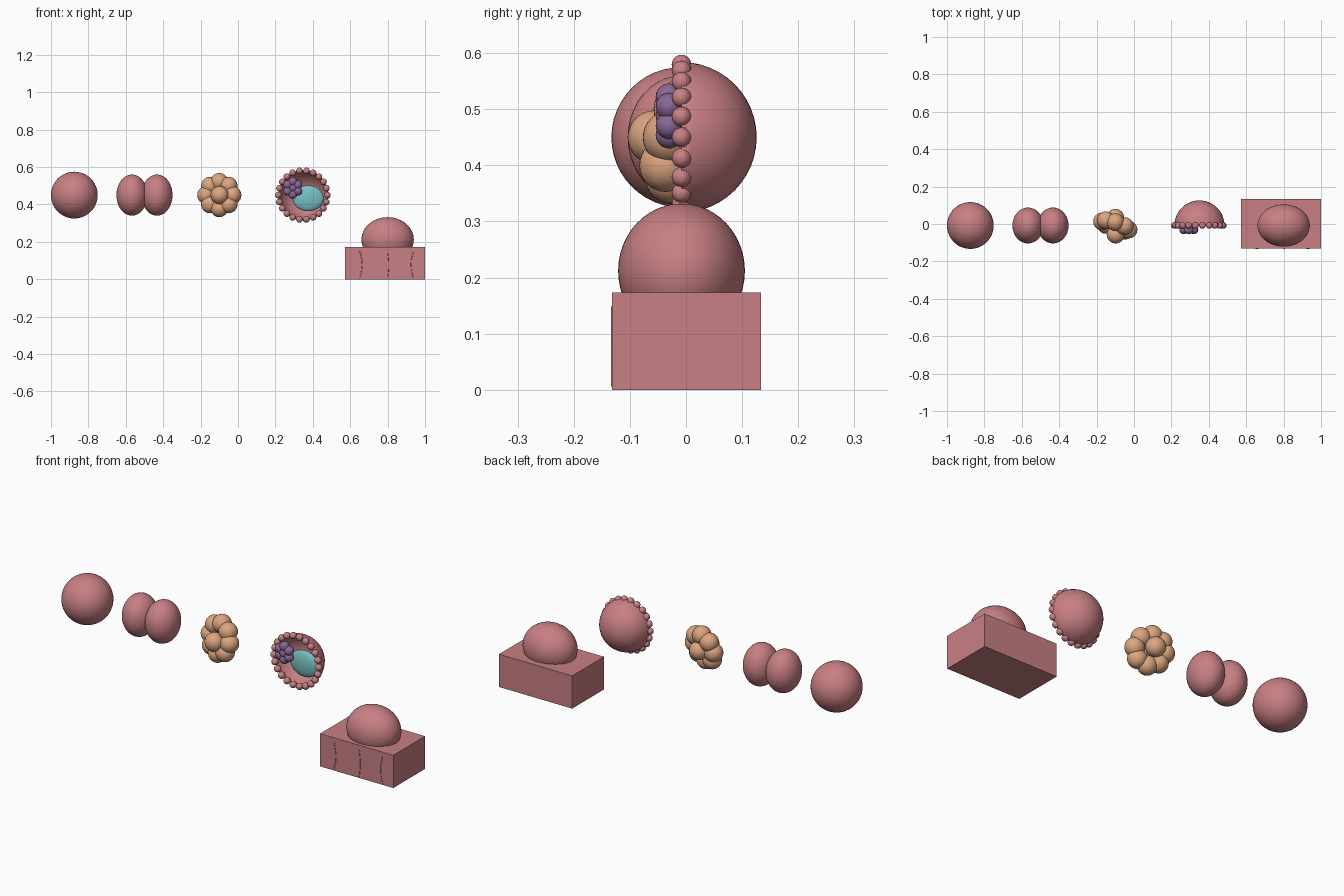
import bpy, bmesh
from math import sin, cos, tau
from mathutils import Vector

cube = bpy.data.objects.get("Cube")
if cube:
    bpy.data.objects.remove(cube, do_unlink=True)


def material(name, rgb):
    m = bpy.data.materials.new(name)
    m.use_nodes = True
    m.diffuse_color = (*rgb, 1)
    m.node_tree.nodes["Principled BSDF"].inputs["Base Color"].default_value = (*rgb, 1)
    return m


pink = material("rose pink", (0.58, 0.215, 0.23))
tan = material("peach tan", (0.72, 0.38, 0.22))
purple = material("muted purple", (0.25, 0.14, 0.31))
teal = material("soft teal", (0.19, 0.53, 0.56))

MID = -0.008   # depth shared by the row of stages
HIGH = 0.45    # height of the floating stages


def ball(name, center, radii, mat, segments=32):
    bpy.ops.mesh.primitive_uv_sphere_add(segments=segments, ring_count=segments // 2,
                                         radius=1, location=center)
    ob = bpy.context.object
    ob.name = name
    ob.scale = radii if isinstance(radii, tuple) else (radii,) * 3
    ob.data.materials.append(mat)
    bpy.ops.object.shade_smooth()
    return ob


# Single cell
ball("single_cell", (-0.875, MID, HIGH), 0.125, pink, 48)

# Two joined cells
for side, sign in (("right", -1), ("left", 1)):
    ball(f"paired_cell_{side}", (-0.5 + sign * 0.067, MID, HIGH),
         (0.083, 0.096, 0.11), pink, 40)

# Cluster: tilted ring of eight cells with a front and a back cell
for i in range(8):
    a = tau * i / 8
    ball(f"cluster_cell_{i + 1}",
         (-0.1 + 0.071 * cos(a), MID - 0.022 * cos(a) + 0.018 * sin(a),
          HIGH + 0.071 * sin(a)), 0.047, tan)
ball("cluster_front_cell", (-0.098, -0.056, HIGH), 0.048, tan)
ball("cluster_back_cell", (-0.1, 0.034, HIGH), 0.047, tan)

# Hollow half shell, open to the front
shell = ball("hollow_shell", (0.35, MID, HIGH), 0.134, pink, 48)
bm = bmesh.new()
bm.from_mesh(shell.data)
bmesh.ops.bisect_plane(bm, geom=bm.verts[:] + bm.edges[:] + bm.faces[:],
                       plane_co=(0, 0, 0), plane_no=(0, -1, 0), clear_outer=True)
bm.to_mesh(shell.data)
bm.free()
wall = shell.modifiers.new("wall", "SOLIDIFY")
wall.thickness = 0.03
wall.offset = -1

# Beads around the shell rim
BEADS = 22
for i in range(BEADS):
    a = tau * i / BEADS
    ball(f"rim_bead_{i + 1}", (0.347 + 0.131 * cos(a), MID, HIGH + 0.131 * sin(a)),
         0.0175, pink, 20)

# Cavity and inner cell mass
ball("inner_cavity", (0.375, 0.02, 0.433), (0.083, 0.024, 0.069), teal)
core = Vector((0.293, -0.03, 0.488))
ball("inner_cell_core", core, 0.024, purple, 24)
for i in range(6):
    a = tau * (i + 0.5) / 6
    ball(f"inner_cell_{i + 1}", core + Vector((0.031 * cos(a), 0, 0.034 * sin(a))),
         0.024, purple, 24)

# Tissue block with the embedded dome
bpy.ops.mesh.primitive_cube_add(size=1, location=(0.786, 0.001, 0.0865))
block = bpy.context.object
block.name = "tissue_block"
block.scale = (0.428, 0.265, 0.173)
block.data.materials.append(pink)
ball("embedded_dome", (0.8, MID, 0.212), (0.14, 0.113, 0.12), pink, 48)

# Thin bowed ridges on the block front
for name, x, bow in (("right", 0.652, 0.012), ("middle", 0.8, 0.006), ("left", 0.937, -0.012)):
    curve = bpy.data.curves.new(f"block_ridge_{name}", "CURVE")
    curve.dimensions = "3D"
    curve.bevel_depth = 0.002
    curve.use_fill_caps = True
    line = curve.splines.new("POLY")
    line.points.add(8)
    for i, p in enumerate(line.points):
        t = i / 8
        p.co = (x + bow * sin(t * tau / 2), -0.1315, 0.006 + 0.142 * t, 1)
    curve.materials.append(pink)
    bpy.context.collection.objects.link(bpy.data.objects.new(f"block_ridge_{name}", curve))
